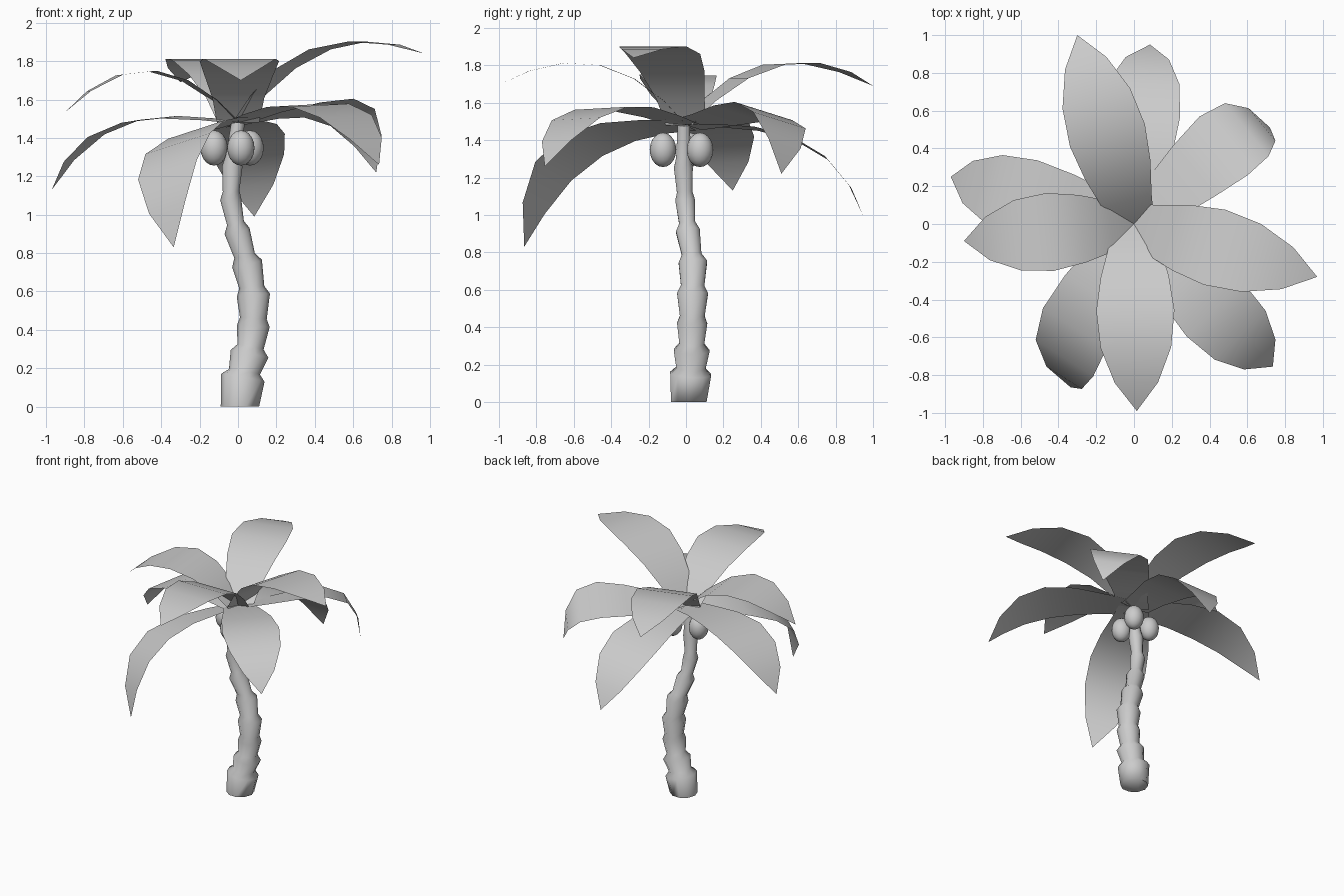
import bpy, bmesh, math
from mathutils import Vector

if "Cube" in bpy.data.objects:
    bpy.data.objects.remove(bpy.data.objects["Cube"])


def make_object(name, bm, smooth_angle):
    mesh = bpy.data.meshes.new(name)
    bm.to_mesh(mesh)
    bm.free()
    ob = bpy.data.objects.new(name, mesh)
    bpy.context.collection.objects.link(ob)
    bpy.ops.object.select_all(action='DESELECT')
    ob.select_set(True)
    bpy.context.view_layer.objects.active = ob
    bpy.ops.object.shade_smooth_by_angle(angle=math.radians(smooth_angle))
    return ob


# Trunk: curved stack of flared segments (x, y, z, radius of each rim)
RIMS = [(.01, .015, 0, .10), (.025, .025, .15, .115), (.06, .03, .275, .10),
        (.08, .033, .42, .085), (.08, .035, .58, .087), (.047, .037, .745, .08),
        (-.005, .01, .915, .067), (-.038, -.005, 1.08, .055),
        (-.03, -.014, 1.25, .053), (0, -.012, 1.48, .035)]
SIDES = 10


def trunk():
    pts = [Vector(r[:3]) for r in RIMS]
    loops = []
    for i, p in enumerate(pts):
        d = pts[min(i + 1, len(pts) - 1)] - pts[max(i - 1, 0)]
        d = d.normalized() if i else Vector((0, 0, 1))
        loops.append((p, d, RIMS[i][3]))
        if 0 < i < len(pts) - 1:   # narrow neck above each rim
            neck = .82 * min(RIMS[i][3], max(RIMS[i + 1][3], .05))
            loops.append((p.lerp(pts[i + 1], .25), d, neck))
    bm = bmesh.new()
    rings = []
    for p, d, r in loops:
        u = Vector((0, 1, 0)).cross(d).normalized()
        v = d.cross(u)
        rings.append([bm.verts.new(p + r * (math.cos(a) * u + math.sin(a) * v))
                      for a in (2 * math.pi * k / SIDES for k in range(SIDES))])
    for a, b in zip(rings, rings[1:]):
        for k in range(SIDES):
            n = (k + 1) % SIDES
            bm.faces.new((a[k], a[n], b[n], b[k]))
    bm.faces.new(rings[0][::-1])
    bm.faces.new(rings[-1])
    make_object("trunk", bm, 80)


# Frond: blunt-based blade arched from the crown to its tip, rolled about its
# chord; skew moves the top of the arch and lean the blade towards the tip
CROWN = Vector((0, 0, 1.48))
BLADE = [(0, .11), (.14, .135), (.32, .18), (.51, .207), (.70, .187), (.87, .115)]


def frond(name, tip, arch, roll, skew, lean):
    c = Vector(tip) - CROWN
    axis = c.normalized()
    w0 = Vector((-c.y, c.x, 0)).normalized()
    w = math.cos(roll) * w0 + math.sin(roll) * axis.cross(w0)
    up = axis.cross(w)
    bm = bmesh.new()
    end = bm.verts.new(tip)
    rows = []
    for t, half in BLADE:
        hump = 4 * t * (1 - t)
        p = CROWN + (t + lean * hump) * c
        p += hump * (1 + skew * (t - .5)) * arch * up
        rows.append((bm.verts.new(p - half * w), bm.verts.new(p + half * w)))
    for a, b in zip(rows, rows[1:]):
        bm.faces.new((a[0], b[0], b[1], a[1]))
    bm.faces.new((rows[-1][0], end, rows[-1][1]))
    make_object(name, bm, 60)


# Coconut: slightly tall ball
def coconut(name, loc):
    bm = bmesh.new()
    bmesh.ops.create_uvsphere(bm, u_segments=16, v_segments=10, radius=1)
    bmesh.ops.scale(bm, vec=(.071, .071, .092), verts=bm.verts)
    bmesh.ops.translate(bm, vec=loc, verts=bm.verts)
    make_object(name, bm, 60)


trunk()

# tip, arch height, roll, skew, lean
FRONDS = [((-.30, 1.0, 1.69), .22, 0, .1, 0),
          ((.085, .95, .99), .20, -.07, .6, 0),
          ((.72, .51, 1.22), .255, -.25, .9, .12),
          ((.97, -.28, 1.84), .21, 0, .1, 0),
          ((.735, -.755, 1.26), .215, .04, .5, .04),
          ((.015, -.99, 1.70), .213, 0, .1, 0),
          ((-.335, -.865, .83), .285, .33, .6, 0),
          ((-.97, .25, 1.13), .195, -.04, .7, 0),
          ((-.90, -.09, 1.535), .24, .01, .2, 0)]
for i, f in enumerate(FRONDS):
    frond(f"frond_{i + 1}", *f)

coconut("coconut_1", (.015, -.123, 1.348))
coconut("coconut_2", (.063, .075, 1.348))
coconut("coconut_3", (-.125, .02, 1.348))
